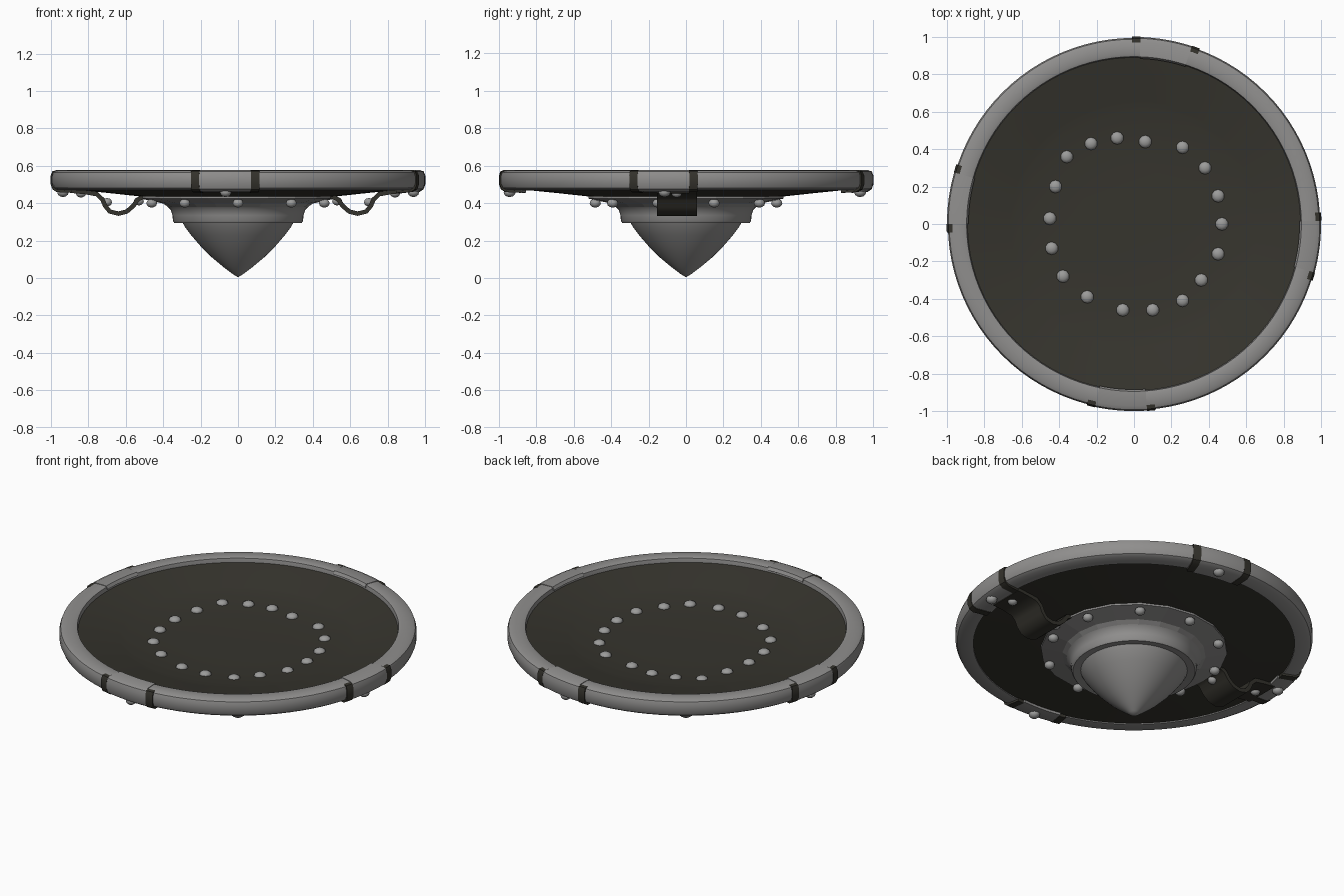
import bpy, bmesh, math
from mathutils import Vector

if "Cube" in bpy.data.objects:
    bpy.data.objects.remove(bpy.data.objects["Cube"])


def material(name, rgb):
    m = bpy.data.materials.new(name)
    m.diffuse_color = (*rgb, 1)
    m.use_nodes = True
    m.node_tree.nodes["Principled BSDF"].inputs["Base Color"].default_value = m.diffuse_color
    return m


STEEL = material("grey steel", (0.28, 0.275, 0.27))
RIVET = material("light rivet steel", (0.33, 0.33, 0.325))
WOOD = material("dark wood", (0.037, 0.035, 0.027))
LEATHER = material("dark leather", (0.034, 0.032, 0.025))


def finish(name, bm, mat, angle=35):
    bmesh.ops.remove_doubles(bm, verts=bm.verts, dist=1e-5)
    bmesh.ops.recalc_face_normals(bm, faces=bm.faces)
    me = bpy.data.meshes.new(name)
    bm.to_mesh(me)
    bm.free()
    me.materials.append(mat)
    ob = bpy.data.objects.new(name, me)
    bpy.context.collection.objects.link(ob)
    bpy.ops.object.select_all(action='DESELECT')
    ob.select_set(True)
    bpy.context.view_layer.objects.active = ob
    if angle:
        bpy.ops.object.shade_smooth_by_angle(angle=math.radians(angle))
    return ob


def sweep(name, profile, mat, start=0, end=360, segs=96, closed=True, angle=35):
    """Turn an (r, z) profile around z, fully or over an arc with end caps."""
    bm = bmesh.new()
    rings = []
    for i in range(segs + 1):
        a = math.radians(start + (end - start) * i / segs)
        rings.append([bm.verts.new((r * math.cos(a), r * math.sin(a), z)) for r, z in profile])
    n = len(profile)
    for a, b in zip(rings, rings[1:]):
        for j in range(n if closed else n - 1):
            k = (j + 1) % n
            quad = [a[j], b[j], b[k], a[k]]
            if profile[j][0] == 0:
                quad.pop(1)
            elif profile[k][0] == 0:
                quad.pop(2)
            bm.faces.new(quad)
    if end - start < 360:
        bm.faces.new(rings[0])
        bm.faces.new(rings[-1])
    return finish(name, bm, mat, angle)


def rivets(name, points, radius, flat=0.8):
    bm = bmesh.new()
    for p in points:
        made = bmesh.ops.create_uvsphere(bm, u_segments=10, v_segments=6, radius=radius)
        for v in made["verts"]:
            v.co.z *= flat
            v.co += Vector(p)
    return finish(name, bm, RIVET, 60)


def polar(r, deg, z):
    a = math.radians(deg)
    return (r * math.cos(a), r * math.sin(a), z)


# Shallow dished wooden board
sweep("shield_board", [(0, 0.468), (0.3, 0.470), (0.46, 0.476), (0.62, 0.492), (0.66, 0.50),
                       (0.8, 0.53), (0.93, 0.555), (0.93, 0.478), (0.7, 0.455),
                       (0.45, 0.428), (0, 0.42)], WOOD, closed=False)

# Metal rim
sweep("rim", [(0.89, 0.545), (0.895, 0.571), (0.91, 0.576), (0.97, 0.574), (0.988, 0.565),
              (0.995, 0.545), (0.995, 0.505), (0.985, 0.482), (0.965, 0.47), (0.895, 0.468)], STEEL)

# Central boss with pointed dome, lip and riveted flange
sweep("boss_dome", [(0, 0.004), (0.03, 0.022), (0.08, 0.06), (0.14, 0.11), (0.2, 0.17),
                    (0.25, 0.228), (0.285, 0.275), (0.297, 0.298), (0.34, 0.294),
                    (0.348, 0.305), (0.35, 0.335), (0.36, 0.365), (0.375, 0.38)],
      STEEL, segs=64, closed=False)
sweep("boss_flange", [(0.34, 0.37), (0.375, 0.38), (0.40, 0.398), (0.52, 0.424),
                      (0.52, 0.438), (0.34, 0.43)], STEEL, segs=20, angle=0)
rivets("flange_rivets", [polar(0.485, 36 * i - 90, 0.40) for i in range(10)], 0.03)

# Ring of rivet heads on the inner side
TOP = [(-.09, .46), (.06, .44), (.26, .41), (.38, .30), (.45, .15), (.47, 0), (.45, -.16),
       (.36, -.30), (.26, -.41), (.10, -.46), (-.06, -.46), (-.25, -.39), (-.38, -.28),
       (-.44, -.13), (-.45, .03), (-.42, .20), (-.36, .36), (-.23, .43)]
rivets("inner_rivets", [(x, y, 0.478) for x, y in TOP], 0.035, 0.6)

# Four rim clamps, each a steel plate between two dark leather strips
plate = [(0.885, 0.56), (0.895, 0.578), (0.972, 0.578), (0.993, 0.568), (1.0, 0.545),
         (1.0, 0.503), (0.99, 0.476), (0.968, 0.462), (0.875, 0.458), (0.875, 0.475), (0.95, 0.52)]
strip = [(0.968, 0.574), (0.992, 0.571), (1.002, 0.547), (1.002, 0.501), (0.992, 0.474),
         (0.969, 0.459), (0.885, 0.455), (0.885, 0.475), (0.95, 0.52)]
CLAMPS = (-7, 80, 172, 266)
for i, c in enumerate(CLAMPS):
    sweep(f"rim_clamp_{i}", plate, STEEL, c - 8, c + 8, 8)
    for side, off in (("a", -9.3), ("b", 9.3)):
        sweep(f"clamp_strip_{i}{side}", strip, LEATHER, c + off - 1.3, c + off + 1.3, 2)
rivets("clamp_rivets", [polar(0.945, c, 0.458) for c in CLAMPS], 0.032, 0.8)


# Leather strap loops under the board, on opposite sides
def strap(name, sign):
    path = [(0.44, 0.435), (0.50, 0.437), (0.535, 0.42), (0.56, 0.385), (0.595, 0.355),
            (0.64, 0.344), (0.685, 0.355), (0.71, 0.385), (0.725, 0.42), (0.755, 0.448),
            (0.82, 0.46), (0.89, 0.466)]
    bm = bmesh.new()
    rows = []
    for i, (x, z) in enumerate(path):
        a, b = path[max(i - 1, 0)], path[min(i + 1, len(path) - 1)]
        t = Vector((b[0] - a[0], b[1] - a[1])).normalized() * 0.012
        rows.append([bm.verts.new((sign * (x + s * -t.y), sign * y, z + s * t.x))
                     for s, y in ((1, -0.155), (1, 0.06), (-1, 0.06), (-1, -0.155))])
    for p, q in zip(rows, rows[1:]):
        for j in range(4):
            k = (j + 1) % 4
            bm.faces.new([p[j], q[j], q[k], p[k]])
    bm.faces.new(rows[0])
    bm.faces.new(rows[-1])
    finish(name, bm, LEATHER, 50)


for side, s in (("right", 1), ("left", -1)):
    strap(f"strap_loop_{side}", s)
rivets("strap_rivets", [(s * x, s * -0.05, z) for s in (1, -1)
                        for x, z in ((0.53, 0.41), (0.70, 0.405), (0.84, 0.452))], 0.028)
